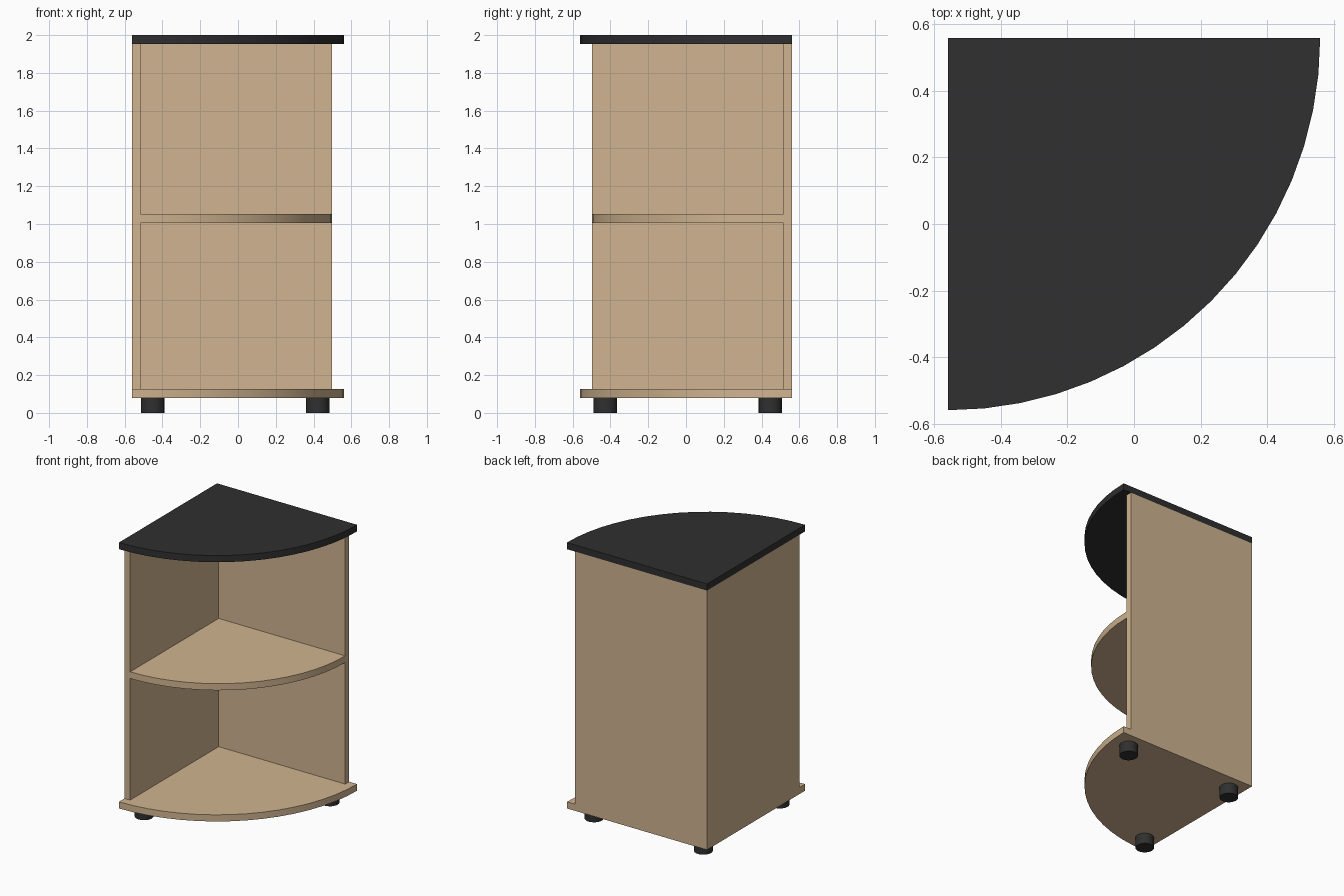
import bpy, bmesh, math

if "Cube" in bpy.data.objects:
    bpy.data.objects.remove(bpy.data.objects["Cube"])


def material(name, rgb):
    m = bpy.data.materials.new(name)
    m.diffuse_color = (*rgb, 1.0)
    m.use_nodes = True
    m.node_tree.nodes["Principled BSDF"].inputs["Base Color"].default_value = m.diffuse_color
    return m


WOOD = material("light wood", (0.63, 0.456, 0.28))
BLACK = material("black", (0.029, 0.029, 0.029))

C = 0.56      # half width; the cabinet corner is at (-C, C)
T = 0.045     # panel thickness
END = 0.497   # how far the side panels reach
SEG = 16      # segments in each quarter arc


def extruded(name, profile, z0, z1, mat, smooth=False):
    """Solid from a flat outline (counter-clockwise), between two heights."""
    bm = bmesh.new()
    face = bm.faces.new([bm.verts.new((x, y, z0)) for x, y in profile])
    ext = bmesh.ops.extrude_face_region(bm, geom=[face])
    top = [v for v in ext["geom"] if isinstance(v, bmesh.types.BMVert)]
    bmesh.ops.translate(bm, verts=top, vec=(0, 0, z1 - z0))
    bmesh.ops.recalc_face_normals(bm, faces=bm.faces[:])
    me = bpy.data.meshes.new(name)
    bm.to_mesh(me)
    bm.free()
    me.materials.append(mat)
    ob = bpy.data.objects.new(name, me)
    bpy.context.collection.objects.link(ob)
    if smooth:
        bpy.ops.object.select_all(action='DESELECT')
        ob.select_set(True)
        bpy.context.view_layer.objects.active = ob
        bpy.ops.object.shade_smooth_by_angle(angle=math.radians(30))
    return ob


def quarter(cx, cy, r):
    """Quarter disc opening towards +x and -y from its corner."""
    pts = [(cx, cy)]
    for i in range(SEG + 1):
        a = -math.pi / 2 + math.pi / 2 * i / SEG
        pts.append((cx + r * math.cos(a), cy + r * math.sin(a)))
    return pts


def circle(cx, cy, r, n=24):
    return [(cx + r * math.cos(2 * math.pi * i / n),
             cy + r * math.sin(2 * math.pi * i / n)) for i in range(n)]


# Horizontal boards
extruded("top_board", quarter(-C, C, 2 * C), 1.952, 2.0, BLACK, True)
extruded("base_board", quarter(-C, C, 2 * C), 0.078, 0.126, WOOD, True)
extruded("middle_shelf", quarter(-C + T, C - T, END + C - T), 1.005, 1.053, WOOD, True)

# L-shaped upright walls: back and left side
walls = [(-C, C), (-C, -END), (-C + T, -END), (-C + T, C - T), (END, C - T), (END, C)]
extruded("back_and_side_walls", walls, 0.126, 1.952, WOOD)

# Round feet
for name, x, y in (("corner_foot", -0.452, 0.447),
                   ("right_foot", 0.422, 0.447),
                   ("front_foot", -0.452, -0.427)):
    extruded(name, circle(x, y, 0.062), 0.0, 0.078, BLACK, True)
